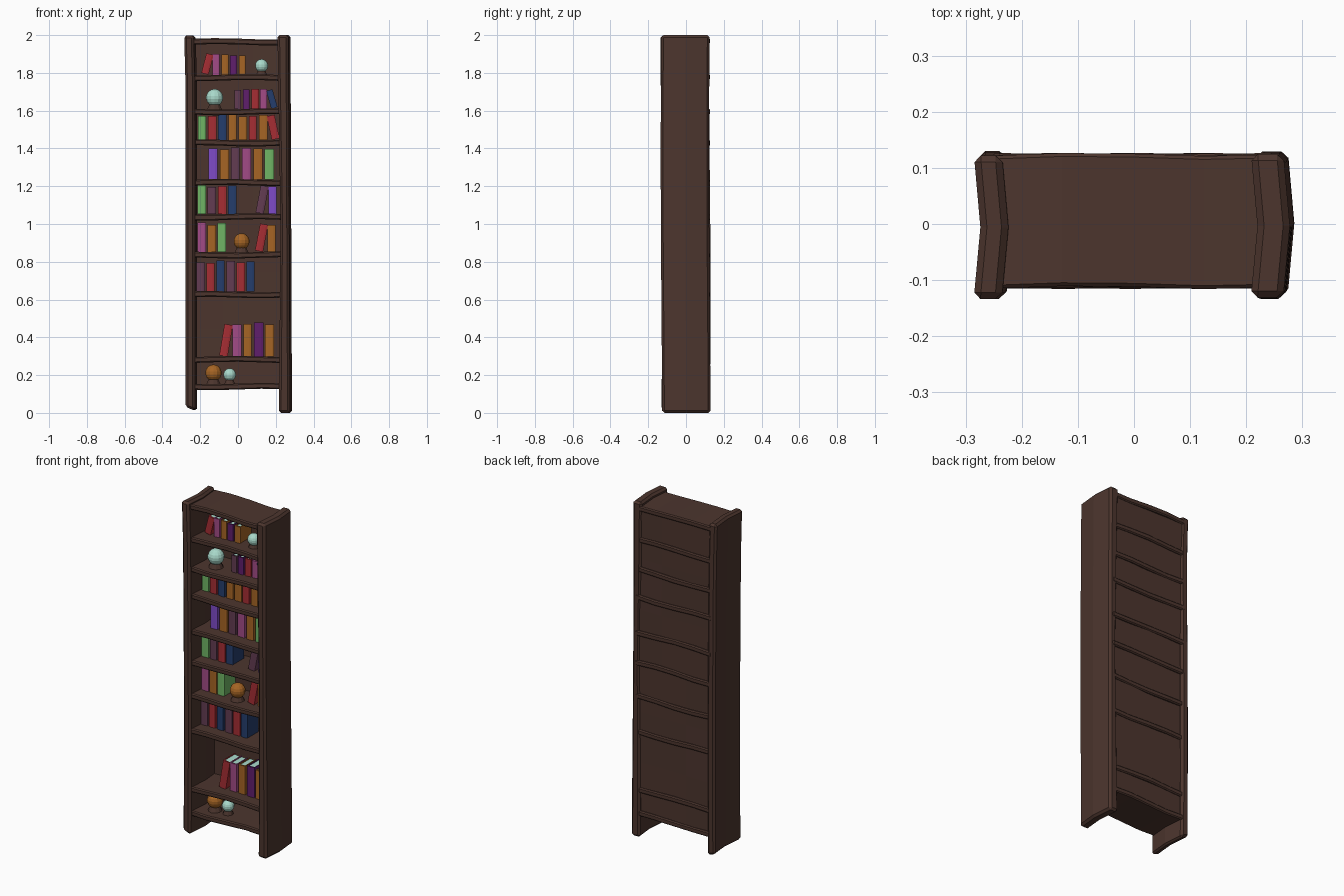
import bpy, bmesh, math, random
from mathutils import Matrix, Vector

if "Cube" in bpy.data.objects:
    bpy.data.objects.remove(bpy.data.objects["Cube"])

random.seed(4)
COL = {
    "brown": (.073, .036, .027), "red": (.38, .027, .034), "pink": (.36, .07, .24),
    "orange": (.38, .13, .018), "purple": (.115, .013, .15), "green": (.16, .46, .13),
    "blue": (.018, .047, .15), "plum": (.125, .045, .085), "violet": (.21, .07, .58),
    "mint": (.4, .7, .6)}
MAT = {}
for n, c in COL.items():
    MAT[n] = bpy.data.materials.new(n)
    MAT[n].diffuse_color = (*c, 1)


def finish(bm, name, mats):
    me = bpy.data.meshes.new(name)
    bmesh.ops.recalc_face_normals(bm, faces=bm.faces)
    bm.to_mesh(me)
    bm.free()
    for m in mats:
        me.materials.append(MAT[m])
    ob = bpy.data.objects.new(name, me)
    bpy.context.collection.objects.link(ob)
    return ob


def box(bm, lo, hi, mat=0):
    lo, hi = Vector(lo), Vector(hi)
    M = Matrix.Translation((lo + hi) / 2) @ Matrix.Diagonal((*(hi - lo), 1))
    vs = bmesh.ops.create_cube(bm, size=1, matrix=M)["verts"]
    for f in {f for v in vs for f in v.link_faces}:
        f.material_index = mat


def plank(name, lo, hi, cuts, warp, bevel):
    """Box sliced at regular steps, warped by a function, with worn edges."""
    bm = bmesh.new()
    box(bm, lo, hi)
    for axis, n in enumerate(cuts):
        for i in range(1, n + 1):
            co, no = Vector(), Vector()
            co[axis] = lo[axis] + (hi[axis] - lo[axis]) * i / (n + 1)
            no[axis] = 1
            bmesh.ops.bisect_plane(bm, geom=bm.verts[:] + bm.edges[:] + bm.faces[:],
                                   plane_co=co, plane_no=no)
    for v in bm.verts:
        v.co += Vector(warp(v.co.copy()))
    ob = finish(bm, name, ["brown"])
    b = ob.modifiers.new("worn_edges", "BEVEL")
    b.width, b.segments, b.limit_method, b.angle_limit = bevel, 1, "ANGLE", math.radians(40)


# side planks, bowed towards +x in the middle of their depth
def left_warp(p):
    t = p.z / 2
    dx = .012 * (1 - abs(p.y) / .13) - .008 * max(0, t - .85) / .15
    dz = .4 * (-.23 - p.x) if p.z < .1 else 0
    return dx, .004 * math.sin(5 * t), dz


def right_warp(p):
    t = p.z / 2
    dx = .012 * (1 - abs(p.y) / .13) + .008 * (.5 - t)
    if p.x < .24:
        dx -= .012 * abs(2 * t - 1)
    return dx, .004 * math.sin(4 * t + 2), 0


plank("left_side", (-.278, -.13, .012), (-.228, .126, 1.998), (0, 1, 7), left_warp, .012)
plank("right_side", (.224, -.13, 0), (.27, .126, 2), (0, 1, 7), right_warp, .012)

# back board
plank("back_board", (-.24, .098, .14), (.24, .114, 1.965), (2, 0, 5),
      lambda p: (0, .003 * math.sin(9 * p.z + 12 * p.x), 0), .002)

# shelves, by the height of their upper face
THICK = .031
SHELVES = [.155, .298, .642, .852, 1.053, 1.235, 1.445, 1.61, 1.79, 1.98]
for i, top in enumerate(SHELVES):
    plank(f"shelf_{i + 1}", (-.255, -.113, top - THICK), (.25, .124, top), (3, 1, 0),
          lambda p: (0, .003 * math.sin(14 * p.x + i),
                     .004 * math.sin(11 * p.x + 1.7 * i)), .006)

Y0, Y1 = -.04, .07


def book(name, x, w, z, h, colour, lean):
    t = .005
    bm = bmesh.new()
    # rounded spine, extruded upwards
    prof = [(0, .01), (0, .003), (w * .25, 0), (w * .75, 0), (w, .003), (w, .01)]
    f = bm.faces.new([bm.verts.new((a, Y0 + b, 0)) for a, b in prof])
    ext = bmesh.ops.extrude_face_region(bm, geom=[f])["geom"]
    bmesh.ops.translate(bm, vec=(0, 0, h),
                        verts=[g for g in ext if isinstance(g, bmesh.types.BMVert)])
    # two covers and the page block
    for a in (0, w - t):
        box(bm, (a, Y0 + .01, 0), (a + t, Y1, h))
    box(bm, (t, Y0 + .009, .004), (w - t, Y1 - .004, h - .005), 1)
    ang = math.atan2(lean, h)
    bm.transform(Matrix.Translation((x, 0, z + max(0, ang) * w)) @ Matrix.Rotation(ang, 4, "Y"))
    finish(bm, name, [colour, "mint"])


# book rows: one letter per slot, space = gap, capital = leaning book
LETTER = dict(r="red", p="pink", o="orange", u="purple", g="green",
              b="blue", l="plum", v="violet")
ROWS = [  # shelf, first x, slot width, book height, books
    (1, -.085, .057, .175, "Rpouo"), (2, -.219, .053, .158, "lrblrb"),
    (3, -.214, .053, .15, "pog   Ro"), (4, -.214, .0535, .147, "glrb  Lv"),
    (5, -.155, .059, .167, "volpog"), (6, -.213, .054, .13, "grbooroR"),
    (7, -.018, .045, .1, "lurpB"), (8, -.18, .046, .105, "Rpouo")]
for s, x0, step, height, row in ROWS:
    for i, c in enumerate(row):
        if c == " ":
            continue
        lean = 0
        if c.isupper():  # the last book tips left, others tip right
            lean = -.028 if i == len(row) - 1 else .028
        w = step * (.8 + random.uniform(-.04, .06))
        h = height * (1 + random.uniform(-.05, .05))
        book(f"book_{s}_{i + 1}", x0 + i * step - lean * .5, w,
             SHELVES[s], h, LETTER[c.lower()], lean)

# ornament balls on small round stands: x, radius, colour, shelf
BALLS = [(.125, .035, "mint", 8), (-.124, .046, "mint", 7), (.019, .043, "orange", 3),
         (-.13, .044, "orange", 0), (-.044, .034, "mint", 0)]
for i, (x, r, colour, s) in enumerate(BALLS):
    z = SHELVES[s] + r + .013
    bm = bmesh.new()
    bmesh.ops.create_uvsphere(bm, u_segments=14, v_segments=9, radius=r,
                              matrix=Matrix.Translation((x, -.03, z)))
    finish(bm, f"ball_{i + 1}", [colour])
    top = z - r * .75
    h = top - SHELVES[s] + .004
    bm = bmesh.new()
    bmesh.ops.create_cone(bm, cap_ends=True, segments=10, radius1=r * .9, radius2=r * .6,
                          depth=h, matrix=Matrix.Translation((x, -.03, top - h / 2)))
    finish(bm, f"ball_stand_{i + 1}", ["brown"])

for m in bpy.data.materials:
    if m.users and not m.is_grease_pencil:
        m.use_nodes = True
        m.node_tree.nodes["Principled BSDF"].inputs["Base Color"].default_value = m.diffuse_color
